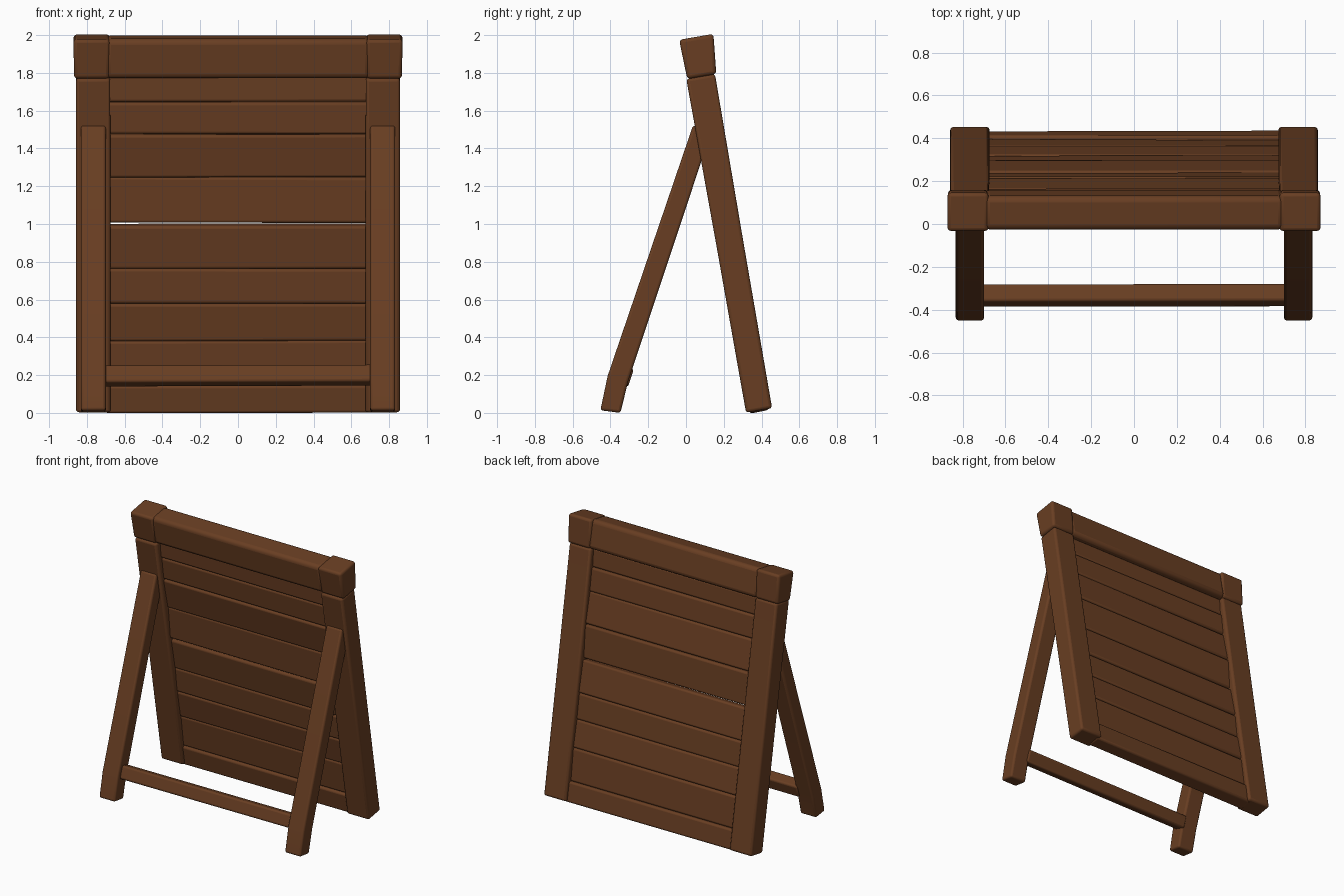
import bpy, bmesh, math, random
from mathutils import Matrix, Vector

if "Cube" in bpy.data.objects:
    bpy.data.objects.remove(bpy.data.objects["Cube"])

random.seed(4)
wood = bpy.data.materials.new("dark_brown_wood")
wood.diffuse_color = (0.14, 0.048, 0.016, 1)
wood.use_nodes = True
wood.node_tree.nodes["Principled BSDF"].inputs["Base Color"].default_value = wood.diffuse_color

LEAN = math.radians(9.8)
# panel frame: local z runs up the leaning board, local y through its thickness
PANEL = Matrix.Translation((0, 0.384, 0.012)) @ Matrix.Rotation(LEAN, 4, 'X')


def beam(name, rings, matrix=Matrix(), bevel=0.014, jitter=0.0):
    """Loft four-cornered rings into a beam with softly worn edges."""
    bm = bmesh.new()
    loops = []
    for ring in rings:
        loops.append([bm.verts.new(matrix @ (Vector(p) + Vector(
            (0, random.uniform(-jitter, jitter), random.uniform(-jitter, jitter)))))
            for p in ring])
    for a, b in zip(loops, loops[1:]):
        for i in range(4):
            j = (i + 1) % 4
            bm.faces.new((a[i], a[j], b[j], b[i]))
    bm.faces.new(loops[0][::-1])
    bm.faces.new(loops[-1])
    bmesh.ops.recalc_face_normals(bm, faces=bm.faces)
    me = bpy.data.meshes.new(name)
    bm.to_mesh(me)
    bm.free()
    me.materials.append(wood)
    ob = bpy.data.objects.new(name, me)
    bpy.context.collection.objects.link(ob)
    mod = ob.modifiers.new("worn_edges", 'BEVEL')
    mod.width, mod.segments = bevel, 3
    mod.limit_method = 'ANGLE'
    bpy.ops.object.select_all(action='DESELECT')
    ob.select_set(True)
    bpy.context.view_layer.objects.active = ob
    bpy.ops.object.shade_smooth_by_angle(angle=math.radians(40))
    return ob


def ring_z(x, y, z, hx, hy):
    return [(x - hx, y - hy, z), (x + hx, y - hy, z), (x + hx, y + hy, z), (x - hx, y + hy, z)]


def ring_x(x, y, z, hy, hz, tilt=0.0):
    c, s = math.cos(tilt), math.sin(tilt)
    return [(x, y + a * hy * c - b * hz * s, z + a * hy * s + b * hz * c)
            for a, b in ((-1, -1), (1, -1), (1, 1), (-1, 1))]


for side, label in ((-1, "left"), (1, "right")):
    # leaning side posts
    beam(label + "_post", [ring_z(side * 0.766, 0.003, 0.0, 0.092, 0.07),
                           ring_z(side * 0.766, 0.001, 0.9, 0.092, 0.072),
                           ring_z(side * 0.767, -0.001, 1.796, 0.09, 0.077)], PANEL, 0.016)
    # corner caps, flaring a little at the top
    beam(label + "_corner_cap", [ring_z(side * 0.774, 0.005, 1.794, 0.094, 0.078),
                                 ring_z(side * 0.775, 0.012, 2.006, 0.096, 0.092)], PANEL, 0.018)
    # support legs, slightly bent near the foot
    leg = []
    for y, z, h, ang in ((-0.400, 0.012, 0.054, 10), (-0.361, 0.18, 0.056, 16),
                         (0.086, 1.507, 0.051, 19)):
        t = math.radians(ang)
        dy, dz = h * math.cos(t), -h * math.sin(t)
        x = side * 0.766
        leg.append([(x - 0.066, y - dy, z - dz), (x + 0.066, y - dy, z - dz),
                    (x + 0.066, y + dy, z + dz), (x - 0.066, y + dy, z + dz)])
    for i, p in enumerate(leg[0]):  # level the foot a little
        leg[0][i] = (p[0], p[1], 0.014 if i < 2 else 0.0)
    beam(label + "_leg", leg)

# top rail
beam("top_rail", [ring_x(-0.70, 0.006, 1.9, 0.08, 0.106),
                  ring_x(0.70, 0.006, 1.9, 0.08, 0.106)], PANEL, 0.028)

# horizontal slats, bounds measured up the board, each tilted slightly
edges = [-0.008, 0.14, 0.378, 0.578, 0.765, 1.0, 1.255, 1.487, 1.66, 1.80]
tilts = [0.0, -2.0, 2.0, -2.0, 2.0, -5.0, 3.0, -2.0, -5.0]
for i, (lo, hi) in enumerate(zip(edges, edges[1:])):
    lo_gap = 0.014 if i == 5 else 0.002
    mid, half = (lo + lo_gap + hi) / 2, (hi - lo - lo_gap) / 2
    t = math.radians(tilts[i])
    thick = 0.05 if i == 0 else 0.038
    beam(f"slat_{i + 1}", [ring_x(-0.70, 0.002, mid, thick, half, t),
                           ring_x(0.70, 0.002, mid, thick, half, t)],
         PANEL, 0.014, 0.003)

# brace between the legs
tilt = -math.radians(18)
beam("leg_brace", [ring_x(-0.72, -0.334, 0.195, 0.043, 0.048, tilt),
                   ring_x(0.72, -0.332, 0.2, 0.043, 0.048, tilt)], bevel=0.014)
